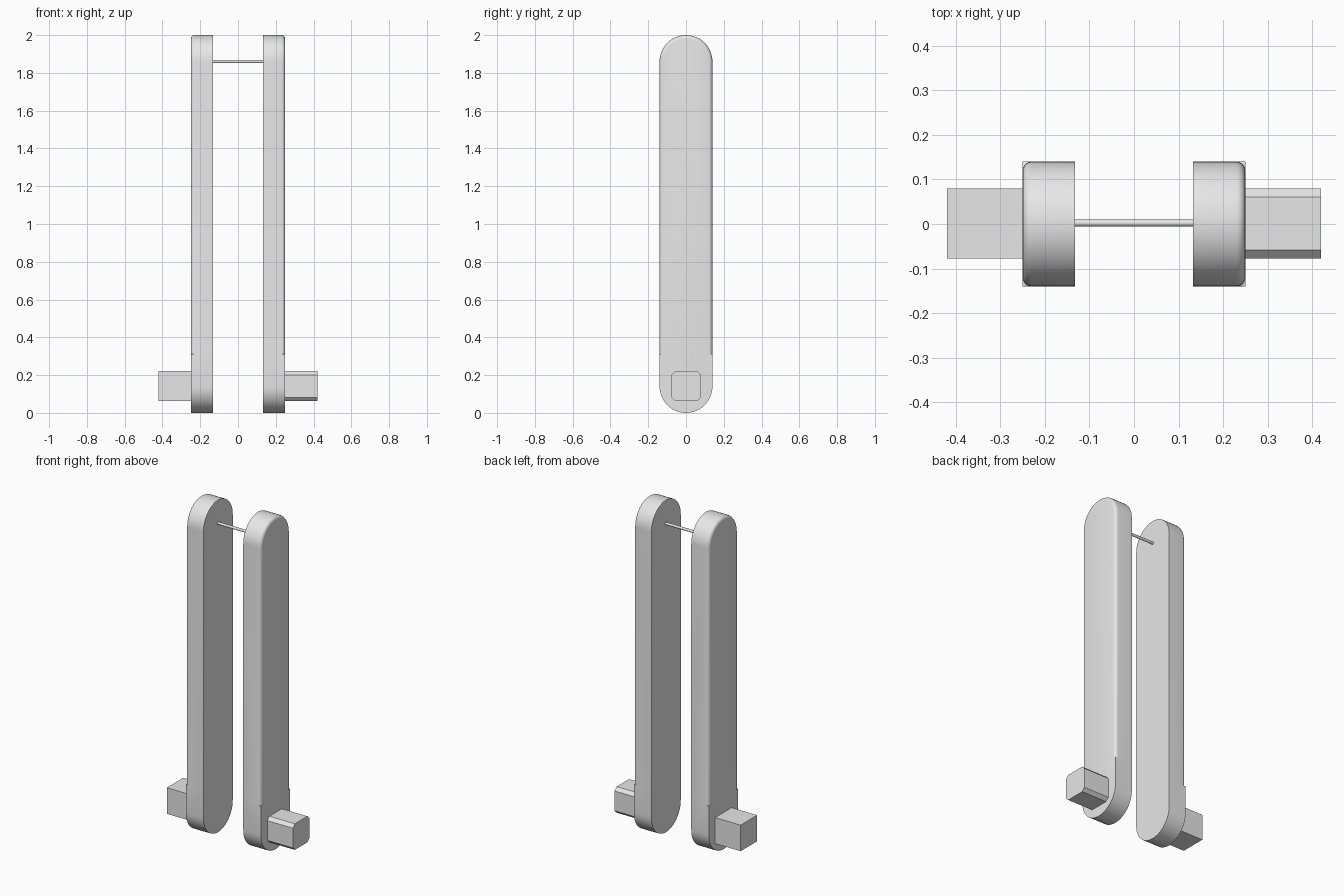
import bpy
import bmesh
from math import sin, cos, pi, radians

cube = bpy.data.objects.get("Cube")
if cube:
    bpy.data.objects.remove(cube, do_unlink=True)

grey = bpy.data.materials.new("plain grey")
grey.use_nodes = True
grey.diffuse_color = (0.8, 0.8, 0.8, 1)
grey.node_tree.nodes["Principled BSDF"].inputs["Base Color"].default_value = (0.8, 0.8, 0.8, 1)

RADIUS, HEIGHT = 0.14, 2.0
INNER, OUTER = 0.133, 0.25
ROUND = 0.02          # rounding of the outer rim
PLAIN_TOP = 0.31      # the rim is left square below this height
ARC = 24


def finish(name, bm):
    bmesh.ops.recalc_face_normals(bm, faces=bm.faces)
    mesh = bpy.data.meshes.new(name)
    bm.to_mesh(mesh)
    bm.free()
    mesh.materials.append(grey)
    obj = bpy.data.objects.new(name, mesh)
    bpy.context.collection.objects.link(obj)
    bpy.ops.object.select_all(action='DESELECT')
    obj.select_set(True)
    bpy.context.view_layer.objects.active = obj
    bpy.ops.object.shade_smooth_by_angle(angle=radians(35))
    return obj


def outline(inset):
    """Upright round-ended bar outline; the inset applies above the plain foot."""
    points = []
    for centre, start, r in ((HEIGHT - RADIUS, 0, RADIUS - inset), (RADIUS, pi, RADIUS)):
        arc = [(r * cos(start + pi * i / ARC), centre + r * sin(start + pi * i / ARC))
               for i in range(ARC + 1)]
        if start == 0:
            points += [(r, PLAIN_TOP + 0.002)] + arc + [(-r, PLAIN_TOP + 0.002)]
        else:
            points += [(-r, PLAIN_TOP)] + arc + [(r, PLAIN_TOP)]
    return points


def bar(name, side):
    bm = bmesh.new()
    # Inner face, then the rounded outer rim
    sections = [(INNER, 0)]
    for i in range(6):
        a = pi / 2 * i / 5
        sections.append((OUTER - ROUND + ROUND * sin(a), ROUND * (1 - cos(a))))
    rings = [[bm.verts.new((side * x, y, z)) for y, z in outline(inset)]
             for x, inset in sections]
    for a, b in zip(rings, rings[1:]):
        for i in range(len(a)):
            j = (i + 1) % len(a)
            bm.faces.new((a[i], a[j], b[j], b[i]))
    bm.faces.new(rings[0])
    bm.faces.new(rings[-1])
    return finish(name, bm)


def peg(name, side):
    # Square block with its four long edges chamfered
    bm = bmesh.new()
    bmesh.ops.create_cube(bm, size=1)
    start, end = OUTER - 0.03, 0.42
    for v in bm.verts:
        v.co.x = side * ((start + end) / 2 + v.co.x * (end - start))
        v.co.y = v.co.y * 0.157 + 0.001
        v.co.z = v.co.z * 0.157 + 0.142
    long_edges = [e for e in bm.edges if abs(e.verts[0].co.x - e.verts[1].co.x) > 0.1]
    bmesh.ops.bevel(bm, geom=long_edges, offset=0.019, segments=1, affect='EDGES')
    return finish(name, bm)


for label, sign in (("left", 1), ("right", -1)):
    bar(label + "_bar", sign)
    peg(label + "_peg", sign)

# Thin rod joining the two bars near the top
bm = bmesh.new()
bmesh.ops.create_cone(bm, cap_ends=True, segments=12, radius1=0.008, radius2=0.008,
                      depth=2 * INNER + 0.01)
for v in bm.verts:
    x, y, z = v.co
    v.co = (z, y + 0.002, x + HEIGHT - RADIUS)
finish("cross_rod", bm)
